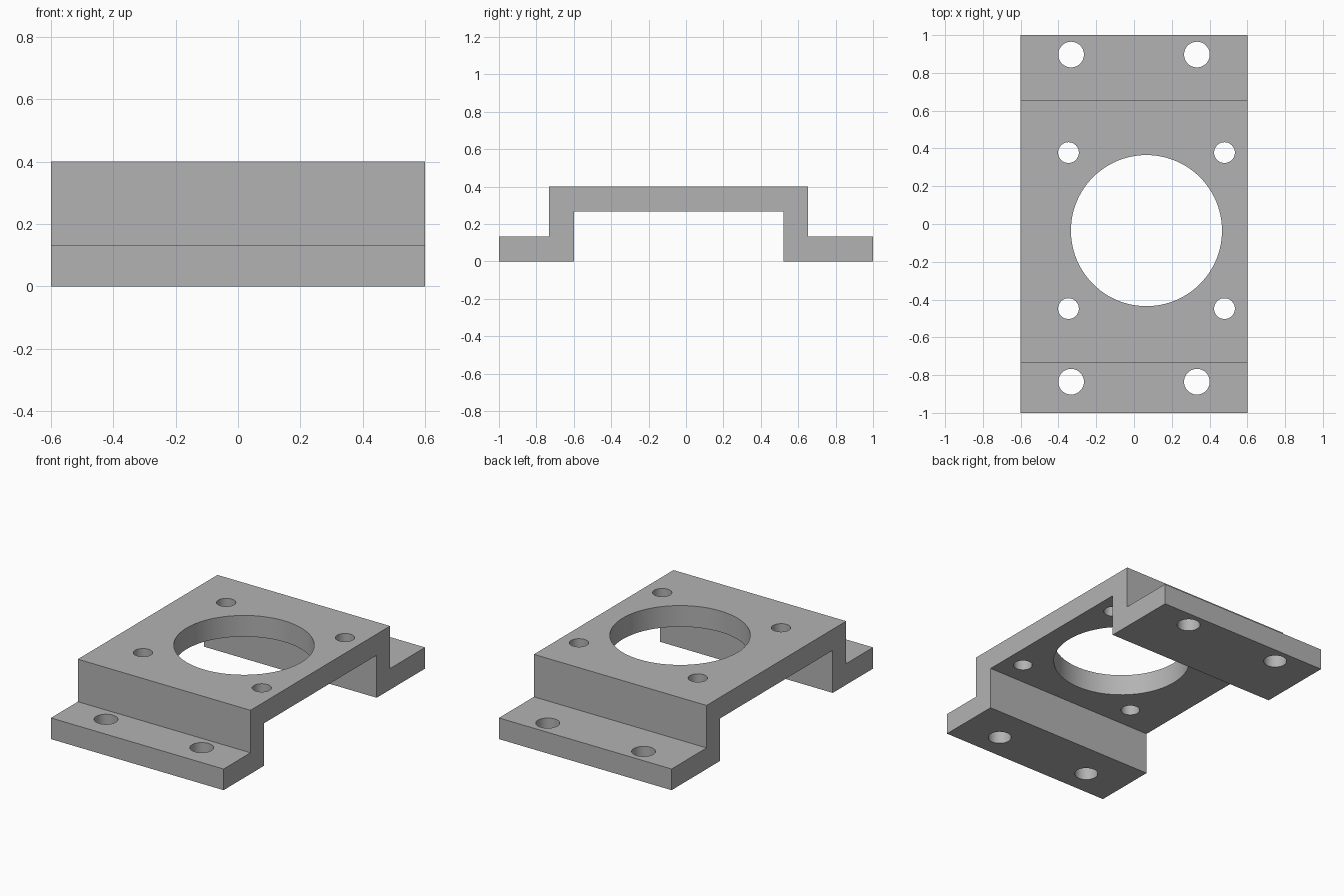
import bpy, bmesh, math
from mathutils import Matrix

default = bpy.data.objects.get("Cube")
if default:
    bpy.data.objects.remove(default, do_unlink=True)

# Plain grey metal
metal = bpy.data.materials.new("grey metal")
metal.use_nodes = True
grey = (0.45, 0.45, 0.45, 1)
metal.diffuse_color = grey
metal.node_tree.nodes["Principled BSDF"].inputs["Base Color"].default_value = grey


def make_object(name, bm):
    bmesh.ops.recalc_face_normals(bm, faces=bm.faces)
    mesh = bpy.data.meshes.new(name)
    bm.to_mesh(mesh)
    bm.free()
    mesh.materials.append(metal)
    obj = bpy.data.objects.new(name, mesh)
    bpy.context.collection.objects.link(obj)
    return obj


# Bracket: hat-shaped side profile (y, z) extruded across the width
WIDTH, T, TOP = 1.2, 0.133, 0.4
FRONT, BACK = -0.733, 0.653
profile = [(-1, 0), (FRONT + T, 0), (FRONT + T, TOP - T), (BACK - T, TOP - T),
           (BACK - T, 0), (1, 0), (1, T), (BACK, T),
           (BACK, TOP), (FRONT, TOP), (FRONT, T), (-1, T)]
bm = bmesh.new()
face = bm.faces.new([bm.verts.new((-WIDTH / 2, y, z)) for y, z in profile])
side = bmesh.ops.extrude_face_region(bm, geom=[face])["geom"]
bmesh.ops.translate(bm, vec=(WIDTH, 0, 0),
                    verts=[v for v in side if isinstance(v, bmesh.types.BMVert)])
bracket = make_object("mounting_bracket", bm)

# Holes: centre bore, four bolt holes around it, two in each foot
BORE_X, BORE_Y, BOLT = 0.066, -0.035, 0.413
holes = [(BORE_X, BORE_Y, 0.4, 96)]
for sx in (-1, 1):
    for sy in (-1, 1):
        holes.append((BORE_X + sx * BOLT, BORE_Y + sy * BOLT, 0.055, 40))
    for y in (-0.835, 0.897):
        holes.append((sx * 0.333, y, 0.068, 40))

bm = bmesh.new()
for x, y, radius, segments in holes:
    bmesh.ops.create_cone(bm, cap_ends=True, segments=segments, radius1=radius,
                          radius2=radius, depth=1,
                          matrix=Matrix.Translation((x, y, 0.2)))
cutter = make_object("hole_cutter", bm)
cutter.hide_render = True

# Drill the holes and keep only the finished bracket
cut = bracket.modifiers.new("holes", 'BOOLEAN')
cut.operation = 'DIFFERENCE'
cut.solver = 'EXACT'
cut.object = cutter
bpy.ops.object.select_all(action='DESELECT')
bracket.select_set(True)
bpy.context.view_layer.objects.active = bracket
bpy.ops.object.modifier_apply(modifier=cut.name)
bpy.data.objects.remove(cutter, do_unlink=True)
bpy.ops.object.shade_smooth_by_angle(angle=math.radians(30))
